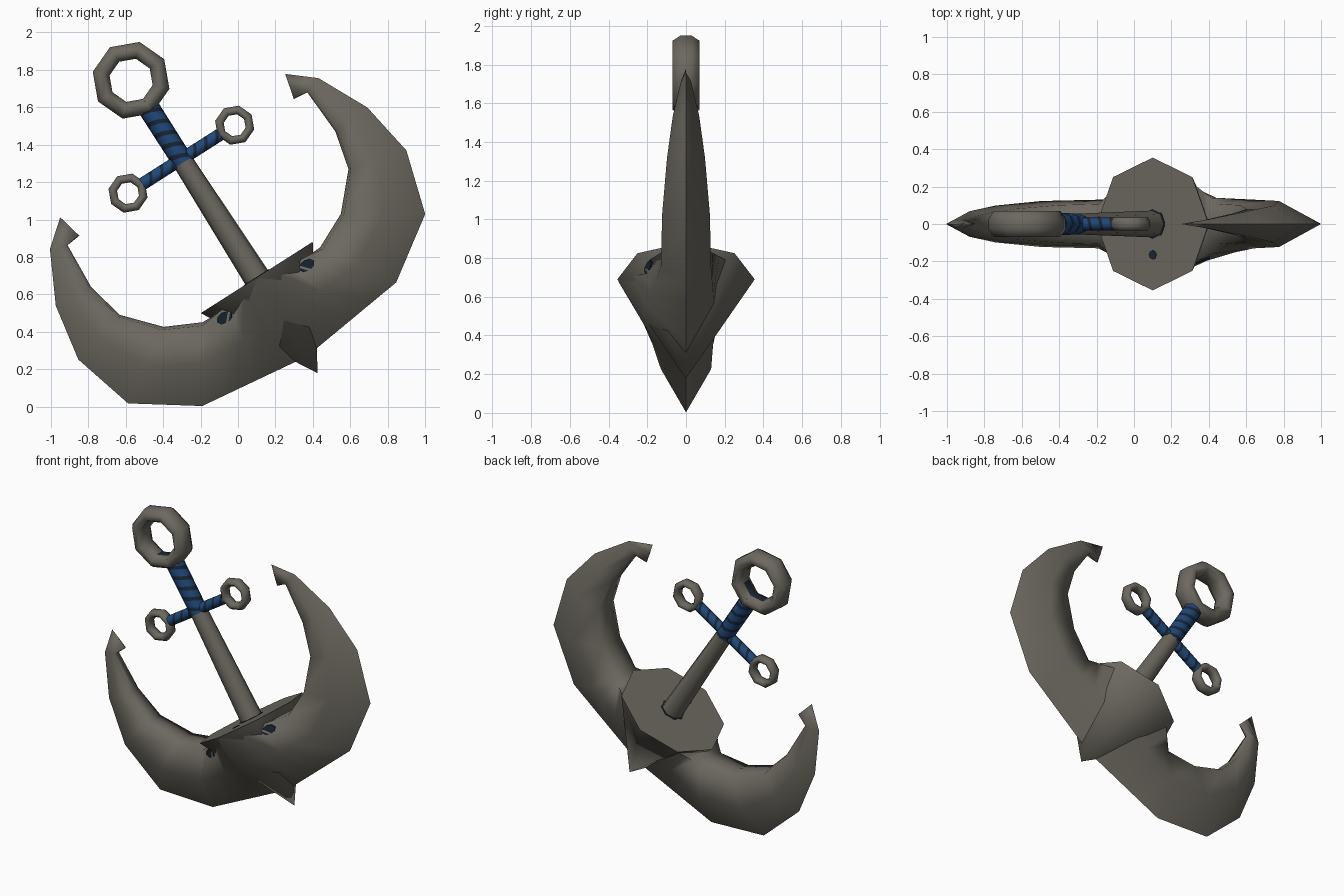
import bpy, bmesh, math
from mathutils import Vector, Matrix
from mathutils.bvhtree import BVHTree

if "Cube" in bpy.data.objects:
    bpy.data.objects.remove(bpy.data.objects["Cube"])

# The anchor is built upright around its crown, then leaned over
LEAN = Matrix.Translation((0.10, 0, 0.69)) @ Matrix.Rotation(math.radians(-32.5), 4, 'Y')


def material(name, rgb):
    m = bpy.data.materials.new(name)
    m.diffuse_color = (*rgb, 1)
    m.use_nodes = True
    m.node_tree.nodes["Principled BSDF"].inputs["Base Color"].default_value = m.diffuse_color
    return m


IRON = material("weathered_iron", (0.150, 0.139, 0.117))
BLUE = material("blue_cloth", (0.014, 0.066, 0.20))
DARK = material("dark_navy", (0.010, 0.020, 0.036))


def finish(bm, name, mats, angle=50):
    bmesh.ops.recalc_face_normals(bm, faces=bm.faces)
    me = bpy.data.meshes.new(name)
    bm.to_mesh(me)
    bm.free()
    for m in mats:
        me.materials.append(m)
    for p in me.polygons:
        p.use_smooth = True
    me.set_sharp_from_angle(angle=math.radians(angle))
    ob = bpy.data.objects.new(name, me)
    ob.matrix_world = LEAN
    bpy.context.collection.objects.link(ob)
    return ob


def loft(sections, loop=False):
    """Skin a list of closed cross-sections; loop joins last to first."""
    bm = bmesh.new()
    rows = [[bm.verts.new(p) for p in s] for s in sections]
    n = len(rows[0])
    pairs = list(zip(rows, rows[1:])) + ([(rows[-1], rows[0])] if loop else [])
    for a, b in pairs:
        for i in range(n):
            j = (i + 1) % n
            bm.faces.new((a[i], a[j], b[j], b[i]))
    if not loop:
        bm.faces.new(rows[-1])
    return bm


def cone(r1, r2, z1, z2):
    bm = bmesh.new()
    bmesh.ops.create_cone(bm, cap_ends=True, segments=8, radius1=r1, radius2=r2,
                          depth=z2 - z1,
                          matrix=Matrix.Translation((0, 0, (z1 + z2) / 2)))
    return bm


def ring(name, cx, cz, outer, hole, half_y, stained=False):
    major, minor = (outer + hole) / 2, (outer - hole) / 2
    k = 1 / math.cos(math.pi / 8)
    secs = []
    for i in range(8):
        a = i * math.pi / 4
        sec = []
        for j in range(8):
            b = (j + 0.5) * math.pi / 4
            r = major + minor * k * math.cos(b)
            sec.append((cx + r * math.cos(a), half_y * k * math.sin(b), cz + r * math.sin(a)))
        secs.append(sec)
    bm = loft(secs, True)
    if stained:  # dark inner faces where the wrap meets the ring
        for f in bm.faces:
            c = f.calc_center_median()
            if abs(c.y) < 0.01 and c.z < cz - 0.08 and math.hypot(c.x - cx, c.z - cz) < major - 0.02:
                f.material_index = 1
    finish(bm, name, [IRON, DARK], 100)


def stripe(bm, z1, z2, step, width, tilt):
    """Cut slanted bands round a rod and colour them dark."""
    n = Vector((tilt, 0.25, 1))
    z = z1
    bands = []
    while z < z2:
        bands.append((z, z + width))
        for h in bands[-1]:
            bmesh.ops.bisect_plane(bm, geom=bm.verts[:] + bm.edges[:] + bm.faces[:],
                                   plane_co=(0, 0, h), plane_no=n)
        z += step
    for f in bm.faces:
        d = f.calc_center_median().dot(n)
        f.material_index = int(any(a < d < b for a, b in bands))


# Arms: outer point, inner point, half thickness; mirrored to the other side
STATIONS = [
    ((.615, -.423), (.373, -.046), .13),
    ((.942, -.198), (.562, .045), .123),
    ((1.04, .143), (.725, .225), .098),
    ((.987, .450), (.774, .432), .068),
    ((.851, .722), (.760, .689), .025),
    ((.713, .836), (.680, .698), .004),
]
SECTION = [(1, 0), (.5, 1), (.04, .82), (0, 0), (.04, -.82), (.5, -1)]
secs = []
for o, i, w in STATIONS:
    o, i = Vector(o), Vector(i)
    secs.append([((p := i.lerp(o, t)).x, w * s, p.y) for t, s in SECTION])
# Root section flares out to the crown, mostly at the front
root = [Vector(p) for p in ((0, 0, -.50), (0, .15, -.25), (.2, .24, -.03),
                            (.1, 0, -.06), (0, -.35, -.012), (0, -.215, -.25))]
flare = [[r.lerp(Vector(p), k / 4) for r, p in zip(root, secs[0])] for k in range(4)]
bm = loft(flare + secs)
bmesh.ops.recalc_face_normals(bm, faces=bm.faces)
arm_tree = BVHTree.FromBMesh(bm)
arms = finish(bm, "arms", [IRON], 95)
arms.modifiers.new("mirror", 'MIRROR').use_axis = (True, False, False)

# Pointed crown with a flat octagonal top
bm = cone(0, 0.355, -0.607, 0)
crown_tree = BVHTree.FromBMesh(bm)
finish(bm, "crown", [IRON])

# Shank and the striped cloth wrap above it
finish(cone(0.072, 0.056, -0.02, 0.735), "shank", [IRON])
bm = cone(0.057, 0.059, 0.73, 1.115)
stripe(bm, 0.745, 1.10, 0.072, 0.025, 0.35)
finish(bm, "shank_wrap", [BLUE, DARK])

# Crossbar
bm = cone(0.034, 0.034, -0.245, 0.245)
stripe(bm, -0.21, 0.22, 0.07, 0.019, 0.6)
bmesh.ops.transform(bm, verts=bm.verts,
                    matrix=Matrix.Translation((0, 0, .75)) @ Matrix.Rotation(math.pi / 2, 4, 'Y'))
finish(bm, "crossbar", [BLUE, DARK])

# Rings
ring("top_ring", 0, 1.25, 0.21, 0.118, 0.07, True)
for side, label in ((-1, "left"), (1, "right")):
    ring(label + "_ring", side * 0.338, 0.75, 0.107, 0.06, 0.035)

# Dark marks: shank foot, crown top dot, two patches under the crown rim
finish(cone(0.080, 0.080, -0.003, 0.003), "foot_mark", [DARK])
bm = cone(0.025, 0.025, -0.003, 0.003)
bmesh.ops.translate(bm, verts=bm.verts, vec=(0, -0.165, 0))
finish(bm, "crown_dot", [DARK])
hits = [t.ray_cast(Vector((0.26, -1, -0.09)), Vector((0, 1, 0))) for t in (arm_tree, crown_tree)]
spot, normal = min((h for h in hits if h[0]), key=lambda h: h[0].y)[:2]
for side, label in ((-1, "left"), (1, "right")):
    flip = Vector((side, 1, 1))
    bm = cone(0.03, 0.03, -0.004, 0.004)
    bmesh.ops.scale(bm, verts=bm.verts, vec=(1.6, 1, 1))
    bmesh.ops.transform(bm, verts=bm.verts,
                        matrix=Matrix.Translation(spot * flip)
                        @ (normal * flip).to_track_quat('Z', 'Y').to_matrix().to_4x4())
    finish(bm, label + "_crown_patch", [DARK])
